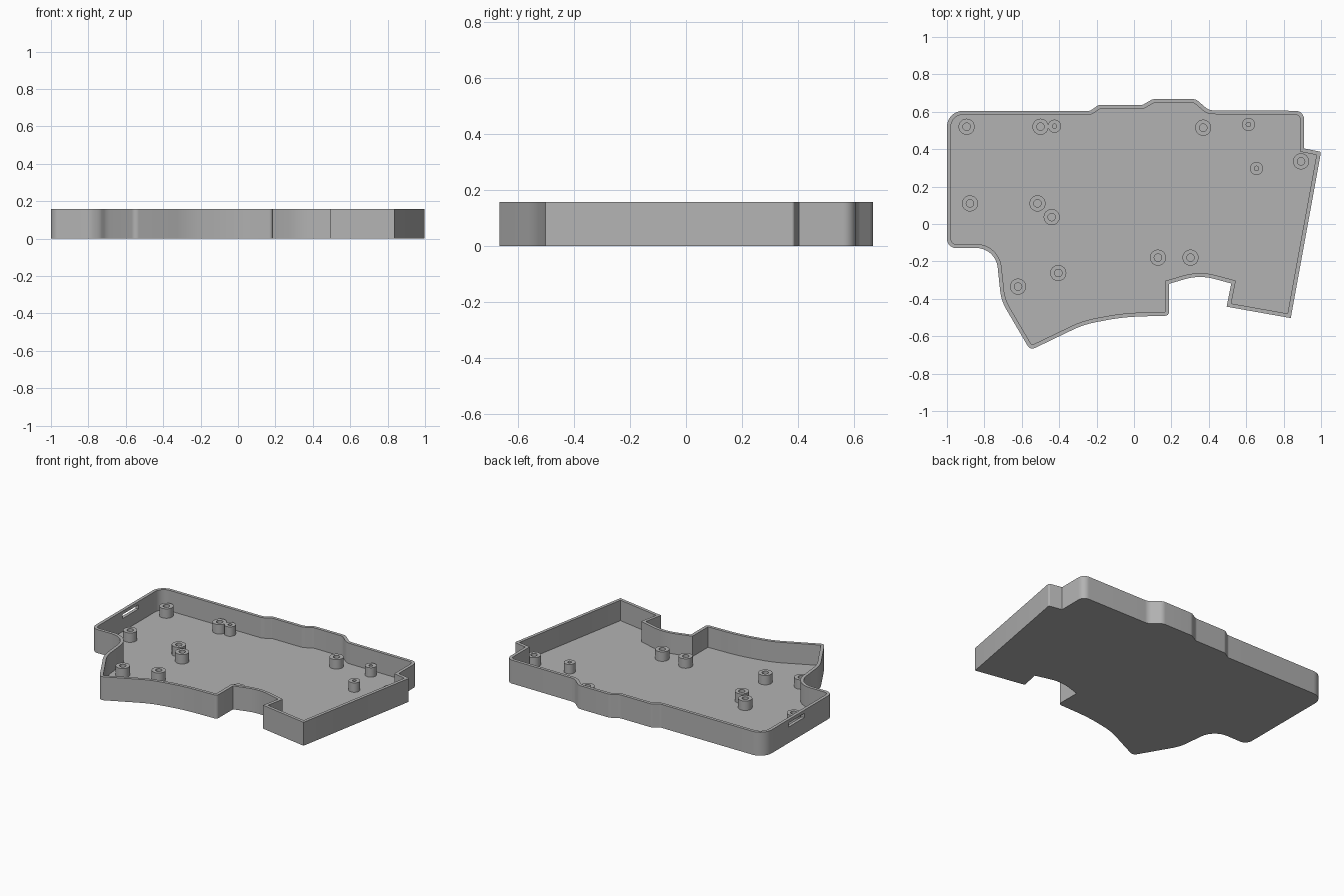
import bpy, bmesh, math
from mathutils import Vector

cube = bpy.data.objects.get("Cube")
if cube:
    bpy.data.objects.remove(cube, do_unlink=True)

HEIGHT, FLOOR, WALL, POST_TOP = 0.157, 0.02, 0.021, 0.083

grey = bpy.data.materials.new("case grey")
grey.use_nodes = True
COLOUR = (0.45, 0.45, 0.45, 1)
grey.diffuse_color = COLOUR
grey.node_tree.nodes["Principled BSDF"].inputs["Base Color"].default_value = COLOUR

# Case outline, counter-clockwise: x, y, corner radius
OUTLINE = [
    (-1, 0.605, 0.085), (-1, -0.13, 0.05), (-0.74, -0.127, 0.115), (-0.71, -0.41, 0.25),
    (-0.555, -0.675, 0.03), (-0.27, -0.538, 0.5), (-0.06, -0.497, 1.2), (0.187, -0.49, 0.02),
    (0.187, -0.32, 0), (0.35, -0.272, 0.4), (0.52, -0.318, 0), (0.495, -0.442, 0),
    (0.838, -0.503, 0), (1, 0.386, 0.01), (0.909, 0.404, 0), (0.909, 0.605, 0.045),
    (0.40, 0.608, 0.06), (0.33, 0.668, 0.05), (0.10, 0.668, 0.05), (0.045, 0.636, 0.04),
    (-0.19, 0.636, 0.03), (-0.235, 0.605, 0.03),
]


def rounded_outline(inset, steps=8):
    """Offset the outline inwards and fillet every corner."""
    pts = [Vector(p[:2]) for p in OUTLINE]
    n = len(pts)
    corners, radii = [], []
    for i in range(n):
        a = (pts[i] - pts[i - 1]).normalized()
        b = (pts[(i + 1) % n] - pts[i]).normalized()
        na, nb = Vector((-a.y, a.x)), Vector((-b.y, b.x))
        corners.append(pts[i] + (na + nb) * inset / (1 + na.dot(nb)))
        convex = a.cross(b) > 0
        r = OUTLINE[i][2]
        radii.append(max(r - inset if convex else (r + inset if r else 0), 0.002))
    result = []
    for i in range(n):
        p = corners[i]
        to_prev, to_next = corners[i - 1] - p, corners[(i + 1) % n] - p
        half_turn = (math.pi - to_prev.angle(to_next)) / 2
        t = min(radii[i] * math.tan(half_turn), to_prev.length * 0.48, to_next.length * 0.48)
        r = t / math.tan(half_turn)
        u, v = to_prev.normalized(), to_next.normalized()
        centre = p + (u + v).normalized() * (r / math.cos(half_turn))
        start, end = p + u * t - centre, p + v * t - centre
        sweep = 2 * half_turn
        for k in range(steps + 1):
            f = k / steps
            arc = (start * math.sin((1 - f) * sweep) + end * math.sin(f * sweep)) / math.sin(sweep)
            result.append(centre + arc)
    return result


def loft(name, loops, cap_start=False, cap_end=False, closed=False):
    """Bridge matching rings of points into one mesh object."""
    bm = bmesh.new()
    rings = [[bm.verts.new(p) for p in loop] for loop in loops]
    pairs = list(zip(rings, rings[1:]))
    if closed:
        pairs.append((rings[-1], rings[0]))
    for low, high in pairs:
        for i in range(len(low)):
            j = (i + 1) % len(low)
            bm.faces.new((low[i], low[j], high[j], high[i]))
    if cap_start:
        bm.faces.new(rings[0][::-1])
    if cap_end:
        bm.faces.new(rings[-1])
    bmesh.ops.recalc_face_normals(bm, faces=bm.faces)
    mesh = bpy.data.meshes.new(name)
    bm.to_mesh(mesh)
    bm.free()
    mesh.materials.append(grey)
    obj = bpy.data.objects.new(name, mesh)
    bpy.context.collection.objects.link(obj)
    return obj


def smooth(obj):
    bpy.ops.object.select_all(action='DESELECT')
    obj.select_set(True)
    bpy.context.view_layer.objects.active = obj
    bpy.ops.object.shade_smooth_by_angle(angle=math.radians(30))


# Open tray: outer wall, rim, inner wall and floor
outer, inner = rounded_outline(0), rounded_outline(WALL)
levels = [(outer, 0), (outer, HEIGHT), (inner, HEIGHT), (inner, FLOOR)]
tray = loft("case_tray", [[(p.x, p.y, z) for p in ring] for ring, z in levels], True, True)

# Connector slot through the side wall
bpy.ops.mesh.primitive_cube_add(size=1, location=(-1, 0.26, 0.121))
cutter = bpy.context.object
cutter.name = "slot_cutter"
cutter.scale = (0.1, 0.17, 0.028)
cutter.hide_render = True
cutter.data.materials.append(grey)
cut = tray.modifiers.new("connector_slot", 'BOOLEAN')
cut.operation = 'DIFFERENCE'
cut.solver = 'EXACT'
cut.object = cutter
bpy.context.view_layer.objects.active = tray
bpy.ops.object.modifier_apply(modifier=cut.name)
bpy.data.objects.remove(cutter, do_unlink=True)
smooth(tray)


# Hollow screw posts standing on the floor
def post(name, x, y, radius, hole):
    def ring(r, z):
        return [(x + r * math.cos(a), y + r * math.sin(a), z)
                for a in (math.tau * k / 32 for k in range(32))]
    base = FLOOR - 0.005
    smooth(loft(name, [ring(radius, base), ring(radius, POST_TOP),
                       ring(hole, POST_TOP), ring(hole, base)], closed=True))


LARGE = [(-0.895, 0.52), (-0.5, 0.52), (0.37, 0.515), (0.893, 0.335), (-0.877, 0.11),
         (-0.516, 0.11), (-0.44, 0.037), (-0.62, -0.335), (-0.405, -0.262),
         (0.128, -0.18), (0.302, -0.18)]
SMALL = [(-0.425, 0.523), (0.612, 0.532), (0.655, 0.297)]
for i, (x, y) in enumerate(LARGE):
    post(f"large_screw_post_{i + 1}", x, y, 0.043, 0.02)
for i, (x, y) in enumerate(SMALL):
    post(f"small_screw_post_{i + 1}", x, y, 0.035, 0.012)
